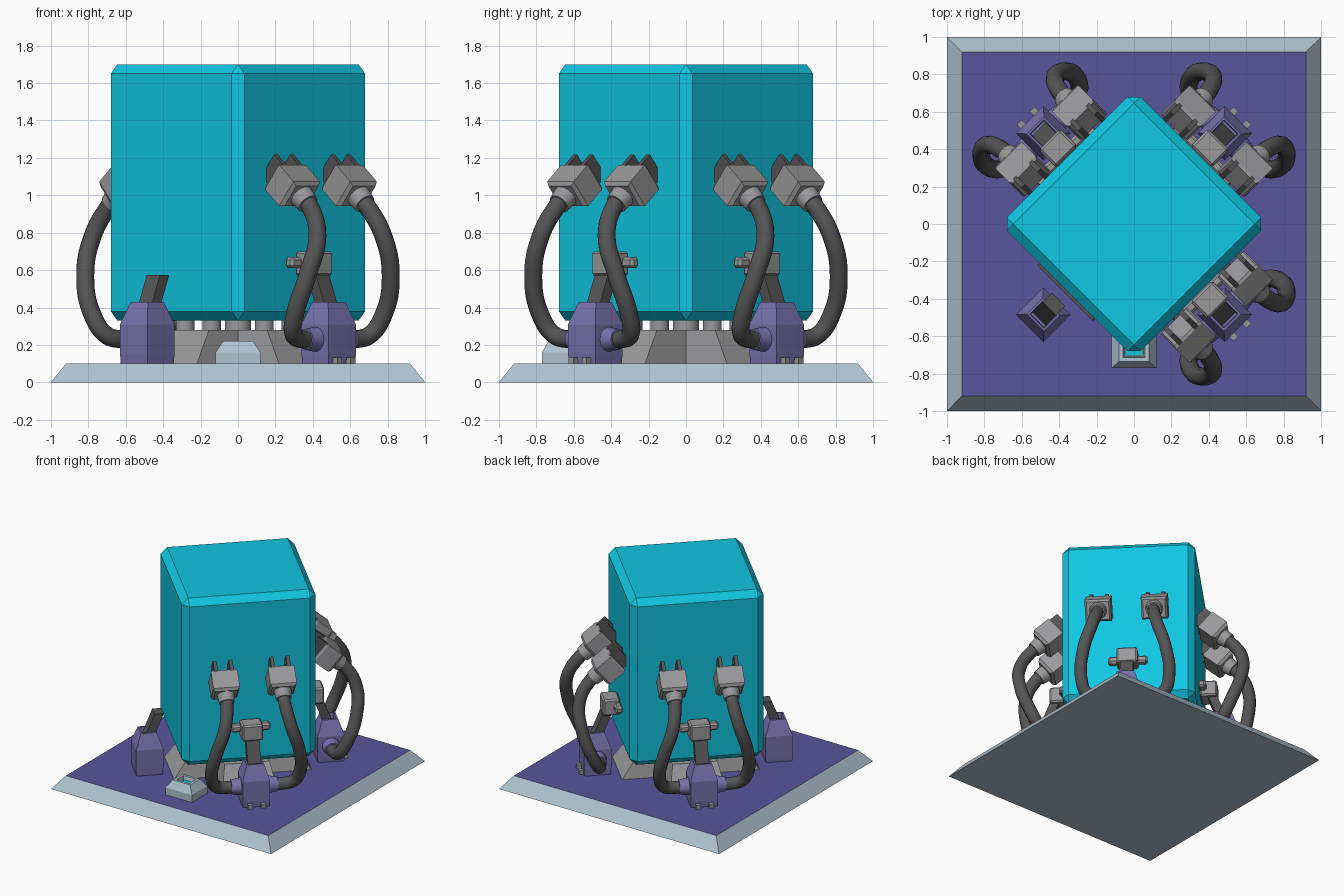
import bpy, bmesh, math
from mathutils import Matrix, Vector

if "Cube" in bpy.data.objects:
    bpy.data.objects.remove(bpy.data.objects["Cube"])


def material(name, rgb):
    m = bpy.data.materials.new(name)
    m.diffuse_color = (*rgb, 1)
    m.use_nodes = True
    m.node_tree.nodes["Principled BSDF"].inputs["Base Color"].default_value = m.diffuse_color
    return m


CYAN = material("cyan", (0.005, 0.57, 0.76))
DECK = material("deck_purple", (0.10, 0.09, 0.33))
PURPLE = material("foot_purple", (0.19, 0.17, 0.43))
PALE = material("pale_blue", (0.43, 0.55, 0.63))
GREY = material("grey", (0.32, 0.32, 0.33))
DARK = material("dark_grey", (0.09, 0.09, 0.09))


def finish(name, bm, mat, matrix, bevel=0):
    bmesh.ops.recalc_face_normals(bm, faces=bm.faces)
    if bevel:
        bmesh.ops.bevel(bm, geom=bm.edges[:], offset=bevel, segments=1, affect='EDGES')
    me = bpy.data.meshes.new(name)
    bm.to_mesh(me)
    bm.free()
    me.materials.append(mat)
    ob = bpy.data.objects.new(name, me)
    bpy.context.collection.objects.link(ob)
    ob.matrix_world = matrix
    return ob


def stack(name, rings, mat, matrix=Matrix(), bevel=0):
    """Loft through rectangles given as (centre x, centre y, half x, half y, z)."""
    bm = bmesh.new()
    loops = [[bm.verts.new((cx + sx * hx, cy + sy * hy, z))
              for sx, sy in ((-1, -1), (1, -1), (1, 1), (-1, 1))]
             for cx, cy, hx, hy, z in rings]
    for a, b in zip(loops, loops[1:]):
        for i in range(4):
            j = (i + 1) % 4
            bm.faces.new((a[i], a[j], b[j], b[i]))
    bm.faces.new(loops[0][::-1])
    bm.faces.new(loops[-1])
    return finish(name, bm, mat, matrix, bevel)


def box(name, c, h, mat, matrix=Matrix(), bevel=0):
    return stack(name, [(c[0], c[1], h[0], h[1], c[2] - h[2]),
                        (c[0], c[1], h[0], h[1], c[2] + h[2])], mat, matrix, bevel)


def rod(name, a, b, r, mat, matrix=Matrix(), r2=None):
    a, b = Vector(a), Vector(b)
    bm = bmesh.new()
    bmesh.ops.create_cone(bm, cap_ends=True, segments=20, radius1=r,
                          radius2=r2 or r, depth=(b - a).length)
    turn = (b - a).to_track_quat('Z', 'Y').to_matrix().to_4x4()
    bm.transform(Matrix.Translation((a + b) / 2) @ turn)
    for f in bm.faces:
        f.smooth = len(f.verts) == 4
    return finish(name, bm, mat, matrix)


def cable(name, pts, r, mat, matrix):
    cu = bpy.data.curves.new(name, 'CURVE')
    cu.dimensions = '3D'
    cu.bevel_depth, cu.bevel_resolution, cu.resolution_u = r, 4, 8
    sp = cu.splines.new('BEZIER')
    sp.bezier_points.add(len(pts) - 1)
    for bp, p in zip(sp.bezier_points, pts):
        bp.co = p
        bp.handle_left_type = bp.handle_right_type = 'AUTO'
    cu.materials.append(mat)
    ob = bpy.data.objects.new(name, cu)
    bpy.context.collection.objects.link(ob)
    ob.matrix_world = matrix


def spin(deg):
    return Matrix.Rotation(math.radians(deg), 4, 'Z')


# Base slab with a purple deck
base = stack("base", [(0, 0, 1, 1, 0), (0, 0, .92, .92, .1)], PALE)
base.data.materials.append(DECK)
base.data.polygons[-1].material_index = 1

# Main block, turned 45 degrees
box("main_block", (0, 0, 1.015), (.506, .506, .685), CYAN, spin(45), .05)

# Cross-shaped pedestal with short support posts
for i, a in enumerate((45, 135)):
    stack(f"pedestal_{i}", [(0, 0, .52, .21, .1), (0, 0, .39, .17, .28)], GREY, spin(a))
rod("support_centre", (0, 0, .27), (0, 0, .36), .07, GREY)

# Small light box at the front corner
stack("light_box", [(0, -.67, .12, .1, .09), (0, -.67, .12, .1, .16), (0, -.67, .08, .065, .22),
                    (0, -.67, .058, .045, .22), (0, -.67, .05, .038, .18)], PALE)
box("light_window", (0, -.67, .185), (.045, .034, .007), CYAN)

# Sides: local x points outward, local y runs along the face
for side, ang in (("front_left", 225), ("front_right", -45),
                  ("back_right", 45), ("back_left", 135)):
    M = spin(ang)
    for t in (-.1, .1):
        rod(f"{side}_support", (.3, t, .27), (.3, t, .36), .05, GREY, M)

    # Foot and leaning arm
    R = .686
    stack(f"{side}_foot", [(R, 0, .098, .1, .09), (R, 0, .103, .103, .15), (R, 0, .103, .103, .31),
                           (R, 0, .06, .065, .43), (R, 0, .048, .053, .43),
                           (R, 0, .045, .05, .38)], PURPLE, M)
    stack(f"{side}_arm", [(.69, 0, .035, .05, .36), (.605, 0, .035, .05, .575)], DARK, M)
    if side == "front_left":
        continue

    # Clamp gripping the block
    box(f"{side}_clamp", (.575, 0, .635), (.065, .08, .065), GREY, M, .012)
    box(f"{side}_clamp_wings", (.53, 0, .64), (.03, .15, .03), GREY, M, .015)

    for s in (-1, 1):
        # Toe and cable socket on the foot
        box(f"{side}_toe", (.79, .05 * s, .112), (.03, .018, .02), GREY, M)
        rod(f"{side}_socket", (R, .08 * s, .23), (R, .175 * s, .23), .07, PURPLE, M, .056)

        # Tilted plug with prongs and collar
        P = M @ Matrix.Translation((.63, .215 * s, 1.05)) @ Matrix.Rotation(math.radians(130), 4, 'Y')
        stack(f"{side}_plug", [(0, 0, .075, .09, -.085), (0, 0, .085, .1, -.07), (0, 0, .085, .1, .065),
                               (0, 0, .07, .085, .085)], GREY, P)
        for q in (-.06, .06):
            box(f"{side}_prong", (-.01, q, -.115), (.075, .014, .045), DARK, P)
        rod(f"{side}_collar", (0, 0, .07), (0, 0, .15), .068, GREY, P, .058)

        # Drooping cable
        path = [(.70, .215, .99), (.765, .217, .935), (.85, .25, .78), (.84, .315, .57),
                (.765, .335, .36), (.71, .29, .255), (.688, .2, .23), (.686, .09, .23)]
        cable(f"{side}_cable", [(r, t * s, z) for r, t, z in path], .048, DARK, M)
